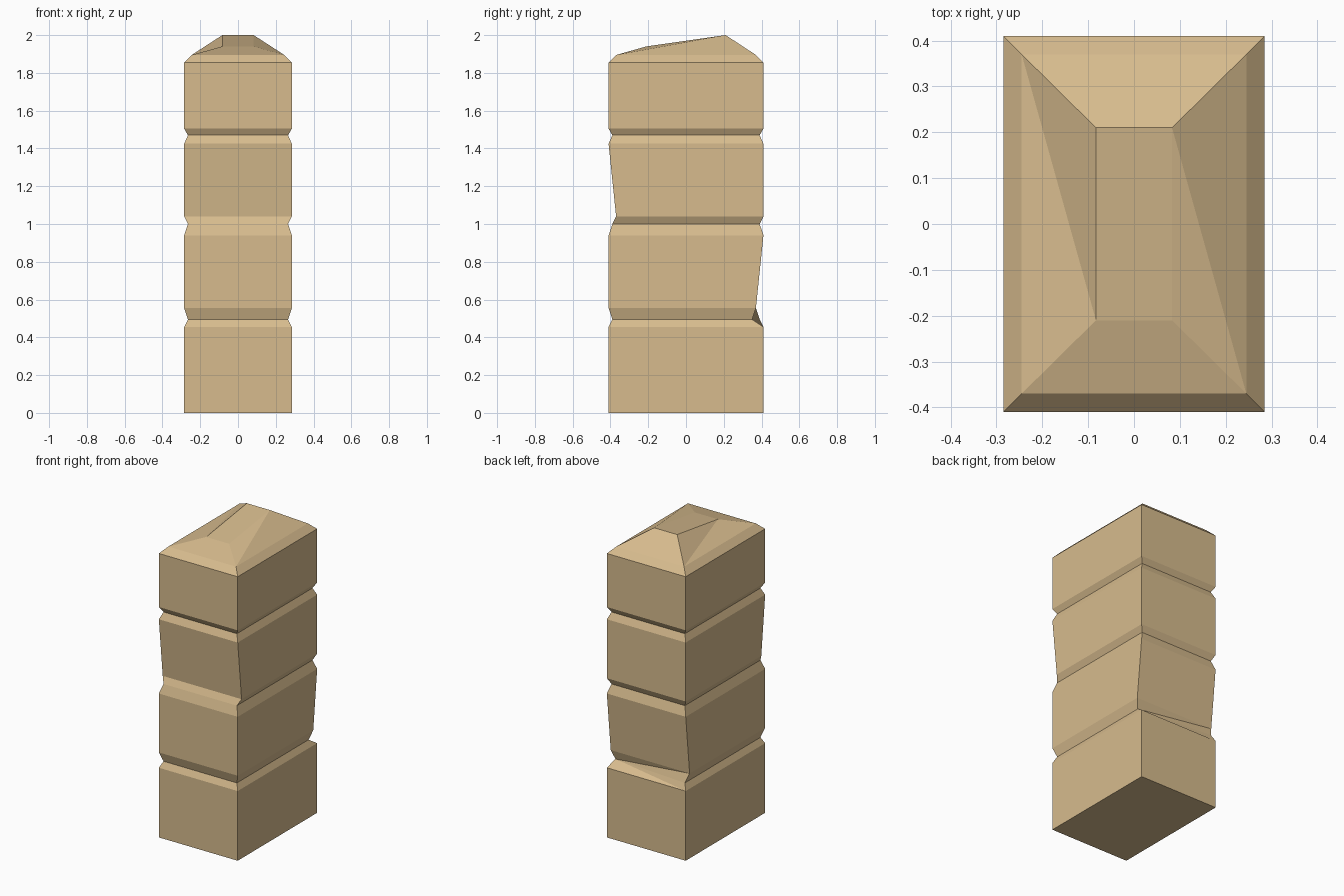
import bpy
import bmesh

if "Cube" in bpy.data.objects:
    bpy.data.objects.remove(bpy.data.objects["Cube"])

# Sandstone colour
stone = bpy.data.materials.new("sandstone")
stone.diffuse_color = (0.68, 0.50, 0.27, 1.0)
stone.use_nodes = True
stone.node_tree.nodes["Principled BSDF"].inputs["Base Color"].default_value = stone.diffuse_color

# Pillar profile: height, half width, front y, back y
LEVELS = [
    (0.000, 0.285, -0.41, 0.41),
    (0.455, 0.285, -0.41, 0.41),
    (0.495, 0.265, -0.39, 0.39),   # lower groove
    (0.555, 0.285, -0.41, 0.37),   # block leaning in at the back
    (0.940, 0.285, -0.41, 0.41),
    (1.000, 0.265, -0.39, 0.39),   # middle groove
    (1.040, 0.285, -0.37, 0.41),   # block leaning in at the front
    (1.425, 0.285, -0.41, 0.41),
    (1.470, 0.265, -0.39, 0.39),   # upper groove
    (1.505, 0.285, -0.41, 0.41),
    (1.855, 0.285, -0.41, 0.41),
    (1.895, 0.245, -0.37, 0.37),   # cap bevel
    (1.940, 0.083, -0.21, 0.21),   # cap top, tilted below
]

bm = bmesh.new()
rings = []
for z, hx, front, back in LEVELS:
    corners = [(-hx, front), (hx, front), (hx, back), (-hx, back)]
    rings.append([bm.verts.new((x, y, z)) for x, y in corners])

# Chipped groove corner and raised back of the cap
rings[2][2].co.y = 0.35
for v in rings[-1][2:]:
    v.co.z = 2.0

# Uneven faces and the corner their fold starts from: (level, side) -> lower or upper
FOLDS = {(1, 2): "upper", (2, 2): "lower", (11, 1): "lower", (11, 3): "lower"}

# Skin between the rings
for level, (low, high) in enumerate(zip(rings, rings[1:])):
    for side in range(4):
        nxt = (side + 1) % 4
        a, b, c, d = low[side], low[nxt], high[nxt], high[side]
        fold = FOLDS.get((level, side))
        if fold == "lower":
            bm.faces.new((a, b, c))
            bm.faces.new((a, c, d))
        elif fold == "upper":
            bm.faces.new((a, b, d))
            bm.faces.new((b, c, d))
        else:
            bm.faces.new((a, b, c, d))
bm.faces.new(rings[-1])
bm.faces.new(rings[0][::-1])
bmesh.ops.recalc_face_normals(bm, faces=bm.faces)

# Stone pillar object
mesh = bpy.data.meshes.new("stone_pillar")
bm.to_mesh(mesh)
bm.free()
mesh.materials.append(stone)
pillar = bpy.data.objects.new("stone_pillar", mesh)
bpy.context.collection.objects.link(pillar)
